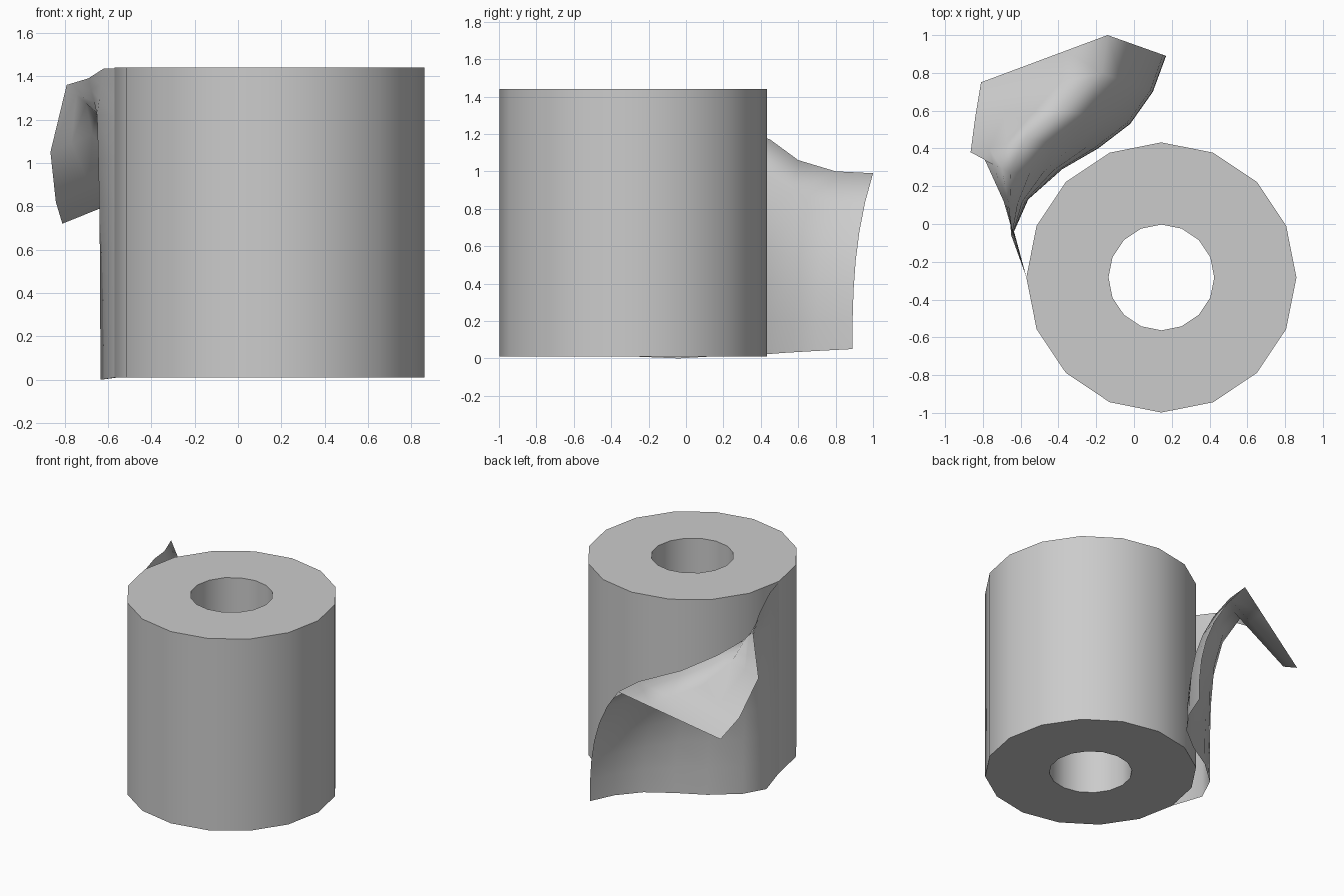
import bpy
import bmesh
from math import cos, sin, tau
from mathutils import Vector

default_cube = bpy.data.objects.get("Cube")
if default_cube:
    bpy.data.objects.remove(default_cube, do_unlink=True)

# One plain paper colour
paper = bpy.data.materials.new("paper_grey")
paper_colour = (0.6, 0.6, 0.6, 1.0)
paper.use_nodes = True
paper.diffuse_color = paper_colour
for node in paper.node_tree.nodes:
    if node.type == "BSDF_PRINCIPLED":
        node.inputs["Base Color"].default_value = paper_colour


def finish(bm, name, smooth_angle):
    """Turn a bmesh into a named, smooth shaded paper object."""
    mesh = bpy.data.meshes.new(name)
    bm.to_mesh(mesh)
    bm.free()
    mesh.materials.append(paper)
    obj = bpy.data.objects.new(name, mesh)
    bpy.context.collection.objects.link(obj)
    bpy.ops.object.select_all(action="DESELECT")
    obj.select_set(True)
    bpy.context.view_layer.objects.active = obj
    bpy.ops.object.shade_smooth_by_angle(angle=smooth_angle)
    return obj


# Roll: a rectangular section revolved around the core hole
SIDES = 16
CENTRE = Vector((0.145, -0.283, 0))
section = [(0.715, 0.01), (0.715, 1.44), (0.28, 1.44), (0.28, 0.01)]

bm = bmesh.new()
rings = []
for step in range(SIDES):
    angle = tau * step / SIDES
    direction = Vector((cos(angle), sin(angle), 0))
    rings.append([bm.verts.new(CENTRE + direction * radius + Vector((0, 0, height)))
                  for radius, height in section])
for step, ring in enumerate(rings):
    following = rings[(step + 1) % SIDES]
    for k in range(len(section)):
        n = (k + 1) % len(section)
        bm.faces.new((ring[k], following[k], following[n], ring[n]))
bmesh.ops.recalc_face_normals(bm, faces=bm.faces)
finish(bm, "paper_roll", 0.6)

# Loose sheet: each column gives its bottom, fold ridge and free edge,
# running from the seam on the roll to the loose end
columns = [
    ((-.57, -.28, .01), (-.57, -.28, 1.22), (-.57, -.28, 1.435)),
    ((-.635, -.04, 0), (-.65, -.06, 1.22), (-.62, -.1, 1.435)),
    ((-.56, .13, .01), (-.65, .1, 1.23), (-.69, .12, 1.39)),
    ((-.38, .29, .015), (-.655, .27, 1.23), (-.79, .34, 1.36)),
    ((-.19, .4, .02), (-.575, .45, 1.17), (-.865, .38, 1.05)),
    ((-.02, .53, .03), (-.38, .6, 1.06), (-.84, .57, .82)),
    ((.1, .7, .04), (-.17, .8, 1), (-.825, .66, .77)),
    ((.17, .89, .05), (-.14, 1, .99), (-.81, .75, .72)),
]
BODY_ROWS = 6
FLAP_ROWS = 3

bm = bmesh.new()
grid = []
for bottom, ridge, edge in columns:
    bottom, ridge, edge = Vector(bottom), Vector(ridge), Vector(edge)
    column = []
    # Hanging body, leaning further outward towards the ridge
    for row in range(BODY_ROWS):
        t = row / BODY_ROWS
        point = bottom.lerp(ridge, t ** 2.7)
        point.z = bottom.z + (ridge.z - bottom.z) * t
        column.append(bm.verts.new(point))
    # Folded flap
    for row in range(FLAP_ROWS + 1):
        column.append(bm.verts.new(ridge.lerp(edge, row / FLAP_ROWS)))
    grid.append(column)
for left, right in zip(grid, grid[1:]):
    for r in range(BODY_ROWS + FLAP_ROWS):
        bm.faces.new((left[r], left[r + 1], right[r + 1], right[r]))
finish(bm, "loose_sheet", 3.1)
